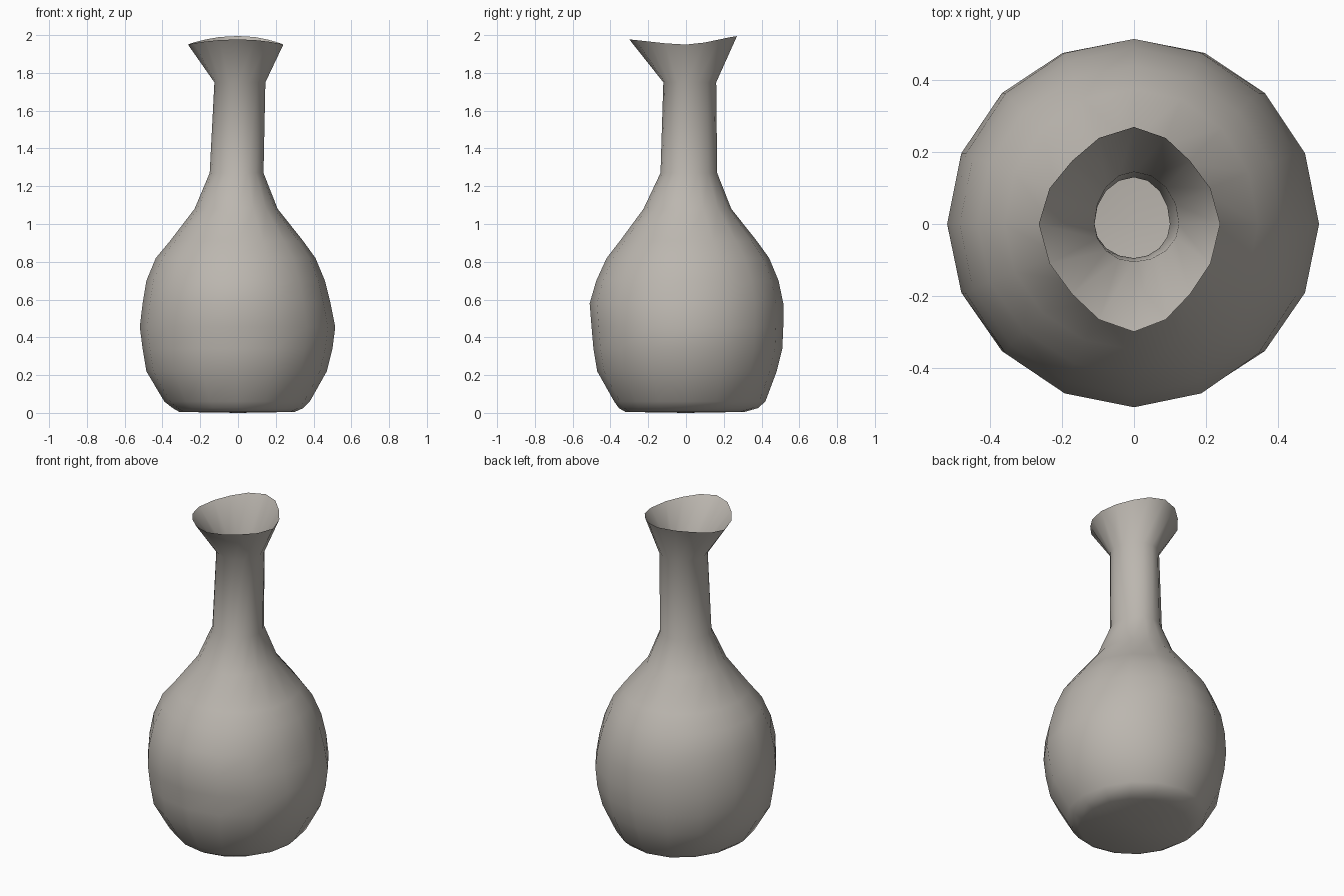
import bpy, bmesh, math

if "Cube" in bpy.data.objects:
    bpy.data.objects.remove(bpy.data.objects["Cube"])

SIDES = 16

# Outer profile: z, x min, x max, y min, y max
BODY = [
    (0.005, -0.31, 0.30, -0.32, 0.31),
    (0.025, -0.345, 0.345, -0.355, 0.38),
    (0.06, -0.39, 0.38, -0.38, 0.42),
    (0.22, -0.485, 0.47, -0.47, 0.48),
    (0.34, -0.505, 0.50, -0.49, 0.51),
    (0.455, -0.52, 0.515, -0.50, 0.515),
    (0.58, -0.505, 0.49, -0.51, 0.515),
    (0.70, -0.485, 0.46, -0.475, 0.49),
    (0.82, -0.435, 0.41, -0.42, 0.44),
    (0.91, -0.36, 0.345, -0.35, 0.375),
    (1.08, -0.23, 0.21, -0.225, 0.24),
    (1.27, -0.15, 0.135, -0.135, 0.165),
    (1.75, -0.125, 0.145, -0.12, 0.16),
]
LIP = (1.95, -0.265, 0.24, -0.30, 0.27)
# Inner throat, from the lip downwards
THROAT = [
    (1.77, -0.11, 0.125, -0.105, 0.145),
    (1.45, -0.11, 0.10, -0.095, 0.13),
    (1.20, -0.13, 0.12, -0.12, 0.14),
]


def ring(bm, row, wave=0.0, pinch=0.0):
    """One cross-section; wave lifts the front and back, pinch makes it pointed."""
    z, x0, x1, y0, y1 = row
    verts = []
    for i in range(SIDES):
        a = 2 * math.pi * i / SIDES
        c, s = math.cos(a), math.sin(a)
        k = 1 - pinch * math.sin(2 * a) ** 2
        x = c * k * (x1 if c > 0 else -x0)
        y = s * k * (y1 if s > 0 else -y0)
        lift = wave * abs(s) ** 1.5 * (1.0 if s > 0 else 0.6)
        verts.append(bm.verts.new((x, y, z + lift)))
    return verts


def bridge(bm, a, b):
    for i in range(SIDES):
        j = (i + 1) % SIDES
        bm.faces.new((a[i], a[j], b[j], b[i]))


bm = bmesh.new()
rings = [ring(bm, r) for r in BODY]
rings.append(ring(bm, LIP, wave=0.045, pinch=0.08))
rings += [ring(bm, r) for r in THROAT]
for a, b in zip(rings, rings[1:]):
    bridge(bm, a, b)

# Foot: flat disc closing the base
centre = bm.verts.new((0, 0, 0))
for i in range(SIDES):
    bm.faces.new((rings[0][(i + 1) % SIDES], rings[0][i], centre))

mesh = bpy.data.meshes.new("vase")
bm.to_mesh(mesh)
bm.free()
vase = bpy.data.objects.new("vase", mesh)
bpy.context.collection.objects.link(vase)

# Warm grey clay
clay = bpy.data.materials.new("warm grey clay")
clay.diffuse_color = (0.50, 0.47, 0.43, 1)
clay.use_nodes = True
clay.node_tree.nodes["Principled BSDF"].inputs["Base Color"].default_value = clay.diffuse_color
mesh.materials.append(clay)

bpy.context.view_layer.objects.active = vase
vase.select_set(True)
bpy.ops.object.shade_smooth_by_angle(angle=math.radians(50))
